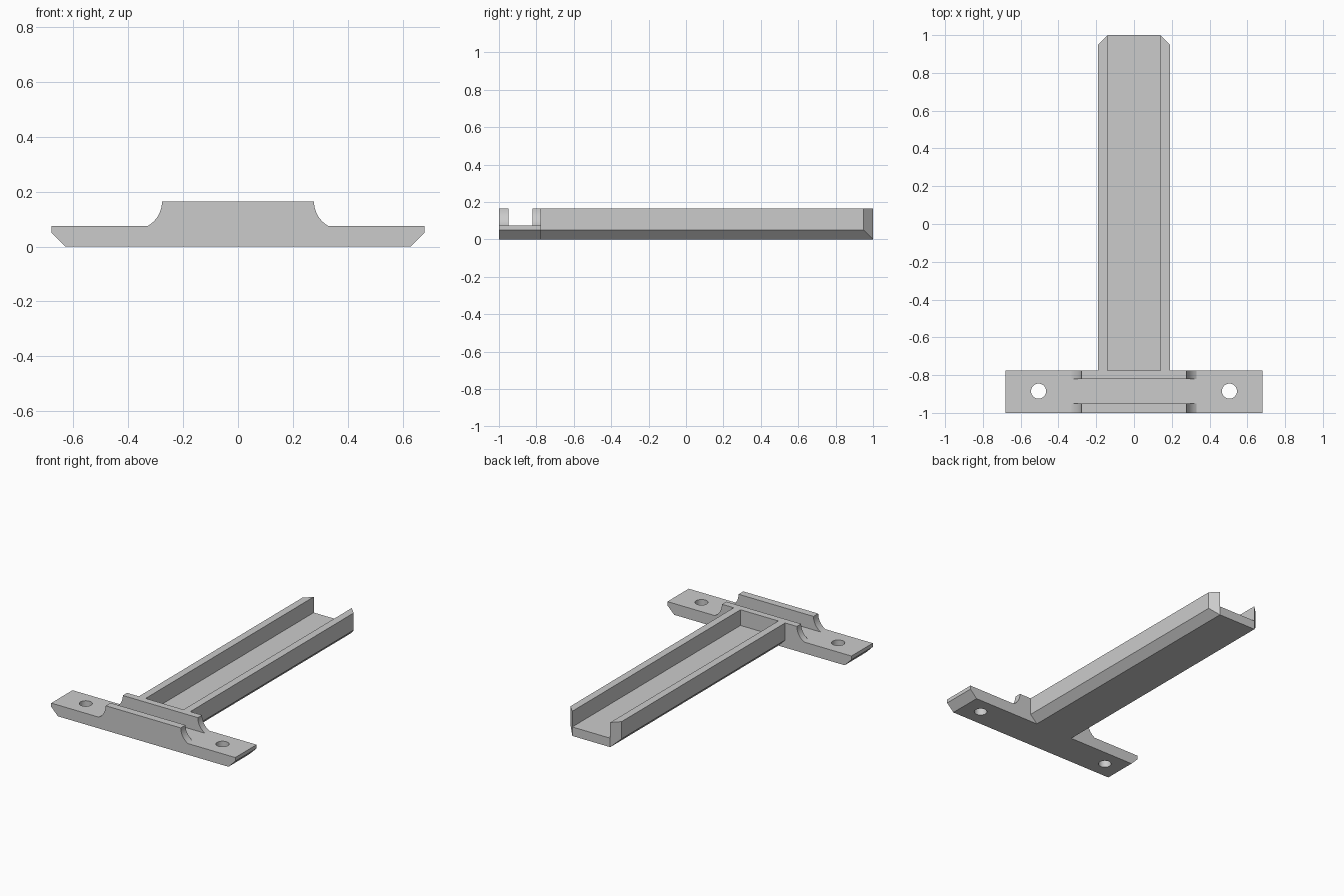
import bpy
import bmesh
import math

cube = bpy.data.objects.get("Cube")
if cube:
    bpy.data.objects.remove(cube, do_unlink=True)

grey = bpy.data.materials.new("plain grey")
grey.use_nodes = True
grey.diffuse_color = (0.6, 0.6, 0.6, 1)
grey.node_tree.nodes["Principled BSDF"].inputs["Base Color"].default_value = (0.6, 0.6, 0.6, 1)

TOP, PLATE, FLOOR, BEVEL = 0.165, 0.075, 0.06, 0.05
FRONT, FOOT_BACK, END = -1.0, -0.775, 1.0


def finish(name, bm):
    """Turn a bmesh into a clean grey object."""
    bmesh.ops.remove_doubles(bm, verts=bm.verts, dist=1e-5)
    bmesh.ops.recalc_face_normals(bm, faces=bm.faces)
    mesh = bpy.data.meshes.new(name)
    bm.to_mesh(mesh)
    bm.free()
    mesh.materials.append(grey)
    obj = bpy.data.objects.new(name, mesh)
    bpy.context.collection.objects.link(obj)
    return obj


def mirrored(half):
    """Close a right-hand outline with its mirror image."""
    return half + [(-x, z) for x, z in reversed(half)]


def cut(obj, cutter):
    """Subtract a cutter from an object and discard the cutter."""
    cutter.hide_render = True
    mod = obj.modifiers.new("cut", 'BOOLEAN')
    mod.operation, mod.solver, mod.object = 'DIFFERENCE', 'EXACT', cutter
    bpy.context.view_layer.objects.active = obj
    bpy.ops.object.modifier_apply(modifier=mod.name)
    bpy.data.objects.remove(cutter, do_unlink=True)


def prism(name, outline, y0, y1):
    """Extrude a front outline along y."""
    bm = bmesh.new()
    face = bm.faces.new([bm.verts.new((x, y0, z)) for x, z in outline])
    grown = bmesh.ops.extrude_face_region(bm, geom=[face])["geom"]
    bmesh.ops.translate(bm, vec=(0, y1 - y0, 0),
                        verts=[g for g in grown if isinstance(g, bmesh.types.BMVert)])
    return finish(name, bm)


# Mounting foot: bevelled ends, concave shoulders up to the raised middle
radius = 0.103
sweep = math.asin((TOP - PLATE) / radius)
shoulder = [(0.277 + radius * (1 - math.cos(sweep * i / 10)),
             TOP - radius * math.sin(sweep * i / 10)) for i in range(10, -1, -1)]
foot = prism("mounting_foot",
             mirrored([(0.63, 0), (0.68, BEVEL), (0.68, PLATE)] + shoulder),
             FRONT, FOOT_BACK)

# Slot between the two ridges
cut(foot, prism("slot_cutter", mirrored([(0.4, PLATE), (0.4, 0.3)]), -0.95, -0.82))

# Screw holes
for side in (-1, 1):
    bpy.ops.mesh.primitive_cylinder_add(vertices=32, radius=0.04, depth=0.5,
                                        location=(side * 0.505, -0.885, 0))
    cut(foot, bpy.context.object)

# Channel rail: a trough lofted through three sections, narrowing at its open end
INNER, OUTER = 0.14, 0.19
trough = mirrored([(INNER, 0), (OUTER, BEVEL), (OUTER, TOP), (INNER, TOP), (INNER, FLOOR)])
tip = mirrored([(INNER, 0), (INNER, 0), (INNER, TOP), (INNER, TOP), (INNER, FLOOR)])
bm = bmesh.new()
rings = [[bm.verts.new((x, y, z)) for x, z in section]
         for section, y in ((trough, FOOT_BACK), (trough, END - 0.05), (tip, END))]
for near, far in zip(rings, rings[1:]):
    for i in range(len(near)):
        j = (i + 1) % len(near)
        bm.faces.new((near[i], near[j], far[j], far[i]))
bm.faces.new(rings[0])
last = rings[-1]
bm.faces.new((last[0], last[4], last[5], last[-1]))
finish("channel_rail", bm)

# Crisp edges with smooth curved shoulders and holes
bpy.ops.object.select_all(action='DESELECT')
foot.select_set(True)
bpy.context.view_layer.objects.active = foot
bpy.ops.object.shade_smooth_by_angle(angle=math.radians(25))
